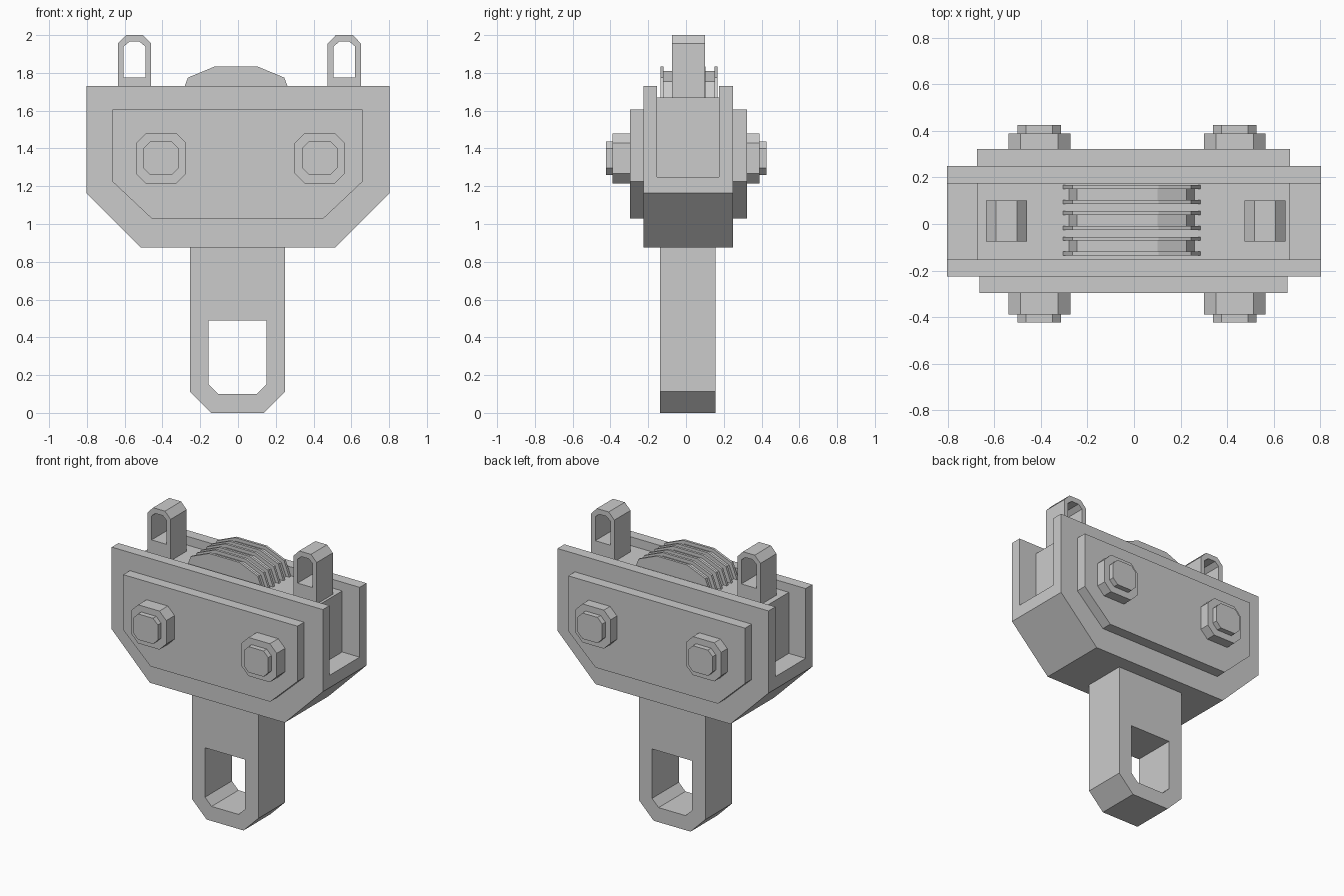
import bpy, bmesh
from mathutils import Vector

if "Cube" in bpy.data.objects:
    bpy.data.objects.remove(bpy.data.objects["Cube"])

GREY = (0.6, 0.6, 0.6, 1)
metal = bpy.data.materials.new("plain grey metal")
metal.use_nodes = True
metal.diffuse_color = GREY
metal.node_tree.nodes["Principled BSDF"].inputs["Base Color"].default_value = GREY


def finish(name, bm):
    bmesh.ops.recalc_face_normals(bm, faces=bm.faces[:])
    mesh = bpy.data.meshes.new(name)
    bm.to_mesh(mesh)
    bm.free()
    mesh.materials.append(metal)
    obj = bpy.data.objects.new(name, mesh)
    bpy.context.collection.objects.link(obj)
    return obj


def prism(name, outline, y0, y1, hole=None):
    """Extrude an x/z outline along y; a hole has as many points as the outline."""
    bm = bmesh.new()
    outer = [bm.verts.new((x, y0, z)) for x, z in outline]
    if hole:
        inner = [bm.verts.new((x, y0, z)) for x, z in hole]
        n = len(outer)
        faces = [bm.faces.new((outer[i], outer[(i + 1) % n], inner[(i + 1) % n], inner[i]))
                 for i in range(n)]
    else:
        faces = [bm.faces.new(outer)]
    new = bmesh.ops.extrude_face_region(bm, geom=faces)["geom"]
    bmesh.ops.translate(bm, vec=(0, y1 - y0, 0),
                        verts=[v for v in new if isinstance(v, bmesh.types.BMVert)])
    if hole:
        bmesh.ops.dissolve_limit(bm, angle_limit=0.001, verts=bm.verts[:], edges=[
            e for e in bm.edges if False])
    return finish(name, bm)


def cut_box(x0, x1, z0, z1, top=(0, 0), bottom=(0, 0)):
    """Rectangle outline with chamfered top and/or bottom corners (dx, dz)."""
    low = [(x0 + bottom[0], z0), (x1 - bottom[0], z0)]
    high = [(x1 - top[0], z1), (x0 + top[0], z1)]
    right = ([(x1, z0 + bottom[1])] if bottom[0] else []) + ([(x1, z1 - top[1])] if top[0] else [])
    left = ([(x0, z1 - top[1])] if top[0] else []) + ([(x0, z0 + bottom[1])] if bottom[0] else [])
    return low + right + high + left


# Housing: U-shaped channel along x with both lower corners sliced off
bm = bmesh.new()
section = [(-0.225, 0.875), (0.25, 0.875), (0.25, 1.73), (0.175, 1.73),
           (0.175, 1.25), (-0.153, 1.25), (-0.153, 1.73), (-0.225, 1.73)]
face = bm.faces.new([bm.verts.new((-0.803, y, z)) for y, z in section])
new = bmesh.ops.extrude_face_region(bm, geom=[face])["geom"]
bmesh.ops.translate(bm, vec=(1.606, 0, 0),
                    verts=[v for v in new if isinstance(v, bmesh.types.BMVert)])
for side in (-1, 1):
    cut = bmesh.ops.bisect_plane(
        bm, geom=bm.verts[:] + bm.edges[:] + bm.faces[:], clear_outer=True,
        plane_co=Vector((side * 0.803, 0, 1.165)), plane_no=Vector((side, 0, -1)))
    bmesh.ops.edgeloop_fill(
        bm, edges=[e for e in cut["geom_cut"] if isinstance(e, bmesh.types.BMEdge)])
finish("housing", bm)

# Core block inside the channel
prism("core_block", cut_box(-0.675, 0.67, 1.25, 1.67), -0.153, 0.175)

# Cover plates and bolts, front and back
for side, y_wall, y_plate, y_nut, y_tip, grow in (
        ("front", -0.225, -0.297, -0.388, -0.423, 1.0),
        ("back", 0.25, 0.322, 0.39, 0.425, 1.015)):
    plate = cut_box(-0.665 * grow, 0.66 * grow, 1.03, 1.605, bottom=(0.207, 0.195))
    prism(side + "_cover_plate", plate, y_wall, y_plate)
    for label, x in (("right", -0.407), ("left", 0.433)):
        nut = cut_box(x - 0.133, x + 0.133, 1.215, 1.48, (0.052, 0.052), (0.052, 0.052))
        tip = cut_box(x - 0.093, x + 0.093, 1.26, 1.437, (0.036, 0.036), (0.036, 0.036))
        prism(f"{side}_{label}_nut", nut, y_plate, y_nut)
        prism(f"{side}_{label}_bolt_tip", tip, y_nut, y_tip)

# Hanging stem with slot
prism("stem", cut_box(-0.255, 0.25, 0, 0.875, bottom=(0.112, 0.112)), -0.137, 0.155,
      hole=cut_box(-0.155, 0.15, 0.1, 0.49, bottom=(0.05, 0.05)))

# Upper lugs with holes
for label, x in (("right", -0.548), ("left", 0.563)):
    prism(label + "_lug", cut_box(x - 0.088, x + 0.088, 1.67, 2.0, top=(0.043, 0.045)),
          -0.075, 0.1,
          hole=cut_box(x - 0.057, x + 0.057, 1.775, 1.965, top=(0.03, 0.025)))

# Three pulleys, each a core between two rim plates
rim = [(-0.305, 1.67), (-0.265, 1.775), (-0.125, 1.833), (0.105, 1.833), (0.245, 1.775), (0.285, 1.67)]
hub = [(-0.28, 1.67), (-0.245, 1.755), (-0.12, 1.81), (0.1, 1.81), (0.225, 1.755), (0.26, 1.67)]
for i, y in enumerate((-0.095, 0.015, 0.127)):
    prism(f"pulley_core_{i + 1}", hub, y - 0.023, y + 0.023)
    prism(f"pulley_front_rim_{i + 1}", rim, y - 0.04, y - 0.023)
    prism(f"pulley_back_rim_{i + 1}", rim, y + 0.023, y + 0.04)
